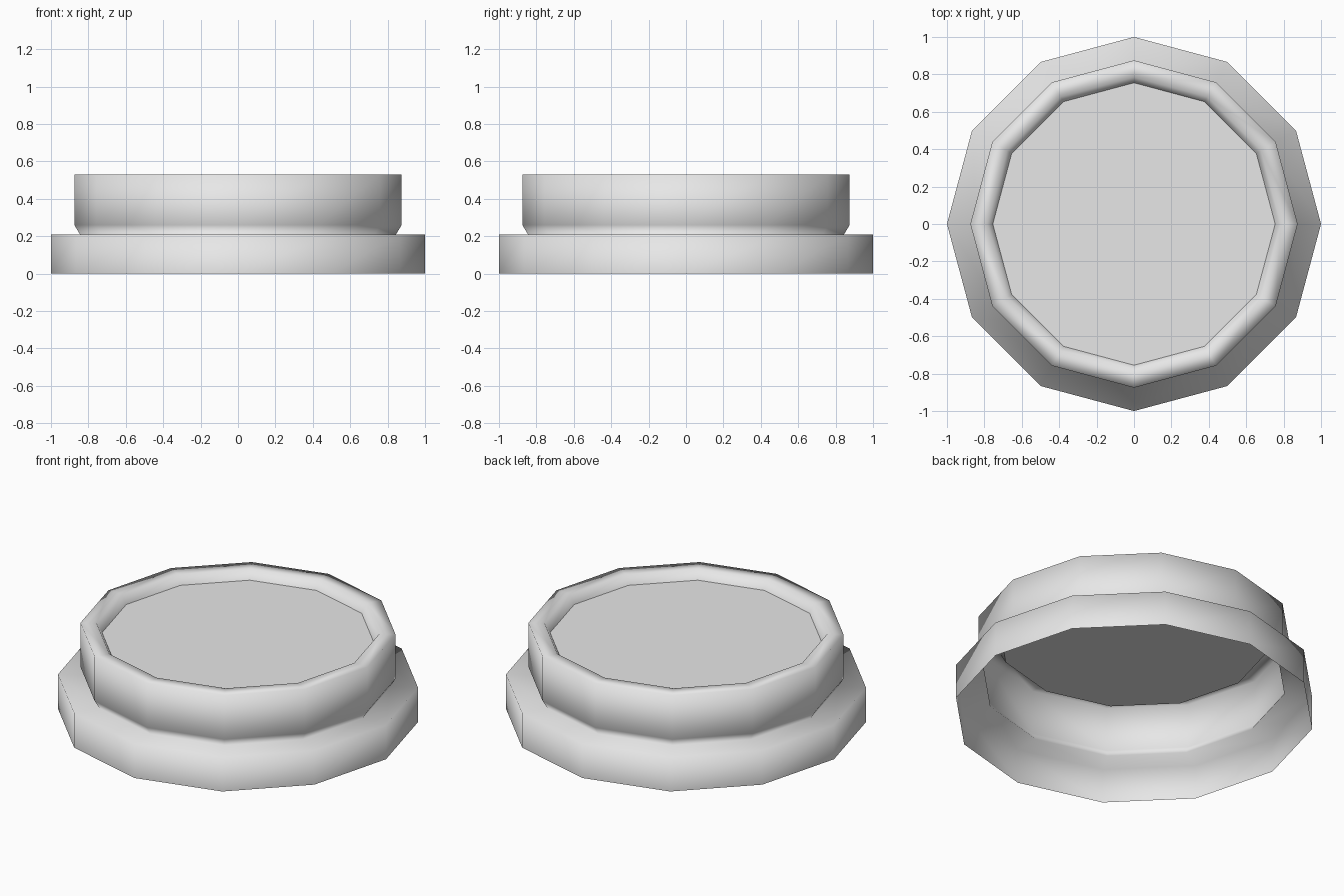
import bpy
import bmesh
from math import cos, sin, tau

cube = bpy.data.objects.get("Cube")
if cube:
    bpy.data.objects.remove(cube, do_unlink=True)

SIDES = 12

grey = bpy.data.materials.new("light_grey")
grey.use_nodes = True
colour = (0.8, 0.8, 0.8, 1)
grey.diffuse_color = colour
grey.node_tree.nodes["Principled BSDF"].inputs["Base Color"].default_value = colour


def add_ring(bm, radius, z):
    return [bm.verts.new((radius * cos(tau * i / SIDES), radius * sin(tau * i / SIDES), z))
            for i in range(SIDES)]


def finish(bm, name, smooth):
    mesh = bpy.data.meshes.new(name)
    for face in bm.faces:
        face.smooth = smooth
    bm.to_mesh(mesh)
    bm.free()
    mesh.materials.append(grey)
    obj = bpy.data.objects.new(name, mesh)
    bpy.context.collection.objects.link(obj)
    return obj


# Stepped shell, open underneath: base wall, ledge, neck, collar, rim, inner lip
profile = [(1.0, 0.0), (1.0, 0.21), (0.845, 0.21), (0.875, 0.26),
           (0.875, 0.53), (0.785, 0.53), (0.755, 0.475)]
bm = bmesh.new()
rings = [add_ring(bm, r, z) for r, z in profile]
for low, high in zip(rings, rings[1:]):
    for i in range(SIDES):
        j = (i + 1) % SIDES
        bm.faces.new((low[i], low[j], high[j], high[i]))
finish(bm, "stepped_shell", True)

# Flat panel set just below the rim
bm = bmesh.new()
bm.faces.new(add_ring(bm, *profile[-1]))
finish(bm, "recessed_panel", False)
